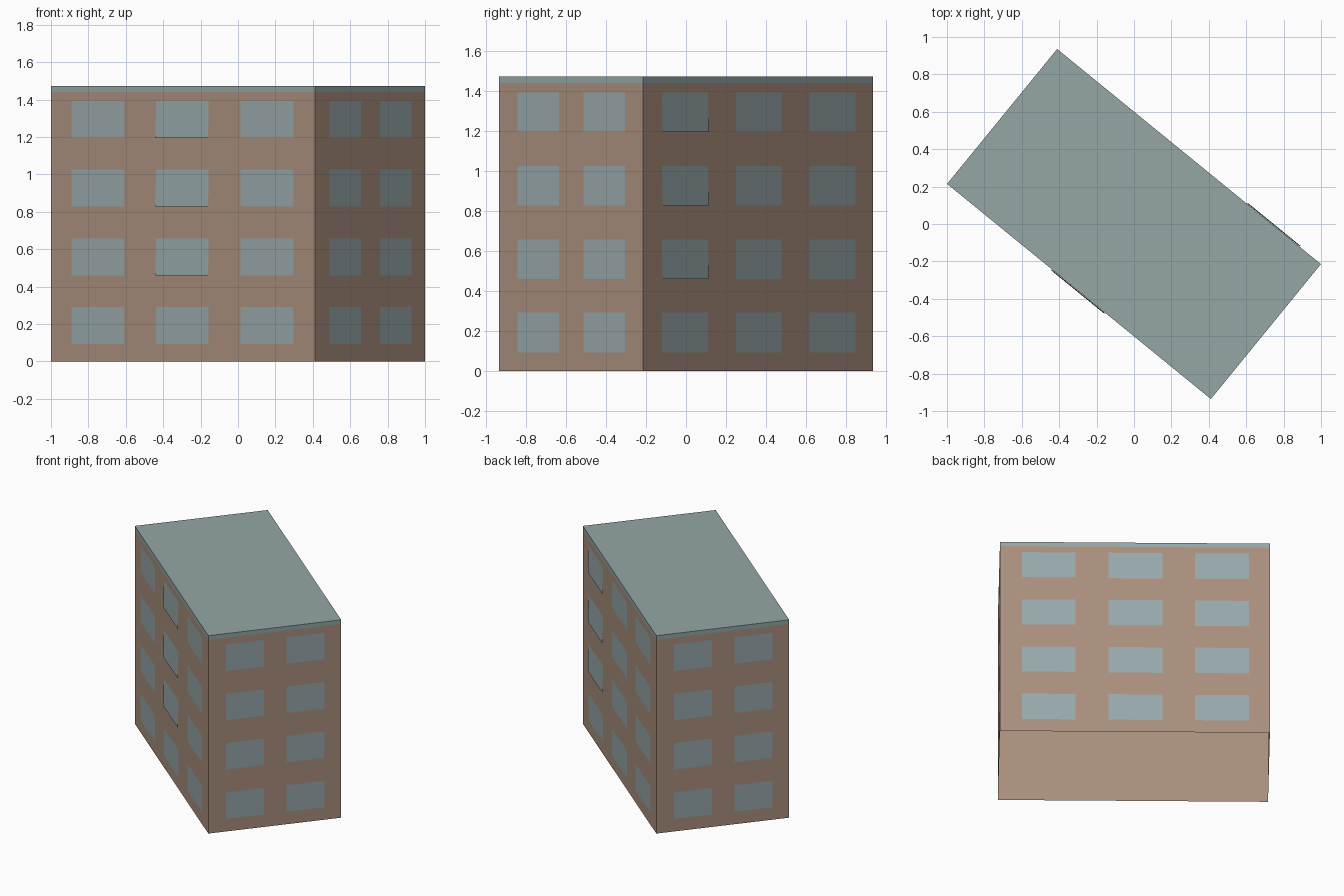
import bpy, bmesh, math
from mathutils import Matrix

cube = bpy.data.objects.get("Cube")
if cube:
    bpy.data.objects.remove(cube, do_unlink=True)

LENGTH, DEPTH, WALL_TOP, HEIGHT = 1.82, 0.931, 1.44, 1.472
TURN = Matrix.Rotation(math.radians(-39.2), 4, "Z")
ROWS = [0.192 + 0.367 * i for i in range(4)]
LONG_COLS, SHORT_COLS = (-0.587, -0.003, 0.581), (-0.21, 0.215)
LONG_W, SHORT_W, WIN_H = 0.363, 0.267, 0.198
GAP, TILT = 0.0015, 0.005


def material(name, color):
    mat = bpy.data.materials.new(name)
    mat.use_nodes = True
    mat.diffuse_color = (*color, 1)
    mat.node_tree.nodes["Principled BSDF"].inputs["Base Color"].default_value = (*color, 1)
    return mat


wall_mat = material("brown wall", (0.40, 0.275, 0.205))
glass_mat = material("grey blue glass", (0.31, 0.388, 0.40))
roof_mat = material("grey green roof", (0.30, 0.382, 0.382))


def finish(name, bm, mat):
    mesh = bpy.data.meshes.new(name)
    bm.to_mesh(mesh)
    bm.free()
    mesh.materials.append(mat)
    obj = bpy.data.objects.new(name, mesh)
    obj.matrix_world = TURN
    bpy.context.collection.objects.link(obj)


def shell(name, bottom, top, capped, mat):
    """Rectangular band with an open bottom and an optional top."""
    bm = bmesh.new()
    place = Matrix.Translation((0, 0, (bottom + top) / 2)) @ Matrix.Diagonal((LENGTH, DEPTH, top - bottom, 1))
    bmesh.ops.create_cube(bm, size=1, matrix=place)
    bm.normal_update()
    unwanted = [f for f in bm.faces if f.normal.z < -0.5 or (f.normal.z > 0.5 and not capped)]
    bmesh.ops.delete(bm, geom=unwanted, context="FACES_ONLY")
    finish(name, bm, mat)


def windows(name, angle, distance, cols, width, tilted_col=None):
    """Grid of thin panes on one side; one column leans out above the ground floor."""
    bm = bmesh.new()
    turn = Matrix.Rotation(math.radians(angle), 4, "Z")
    for i, x in enumerate(cols):
        for j, z in enumerate(ROWS):
            lean = TILT if i == tilted_col and j > 0 else 0
            y = -distance - GAP
            corners = ((-1, -1), (1, -1), (1, 1), (-1, 1))
            verts = [bm.verts.new((x + sx * width / 2, y - (lean if sz < 0 else 0), z + sz * WIN_H / 2))
                     for sx, sz in corners]
            bm.faces.new(verts)
    bmesh.ops.transform(bm, matrix=turn, verts=bm.verts)
    finish(name, bm, glass_mat)


# Open-bottomed walls with a capped roof band
shell("walls", 0, WALL_TOP, False, wall_mat)
shell("roof", WALL_TOP, HEIGHT, True, roof_mat)

# Window panes on the four sides
back_cols = [-x for x in LONG_COLS]
windows("front_windows", 0, DEPTH / 2, LONG_COLS, LONG_W, tilted_col=1)
windows("back_windows", 180, DEPTH / 2, back_cols, LONG_W, tilted_col=2)
windows("left_windows", 90, LENGTH / 2, SHORT_COLS, SHORT_W)
windows("right_windows", -90, LENGTH / 2, SHORT_COLS, SHORT_W)
